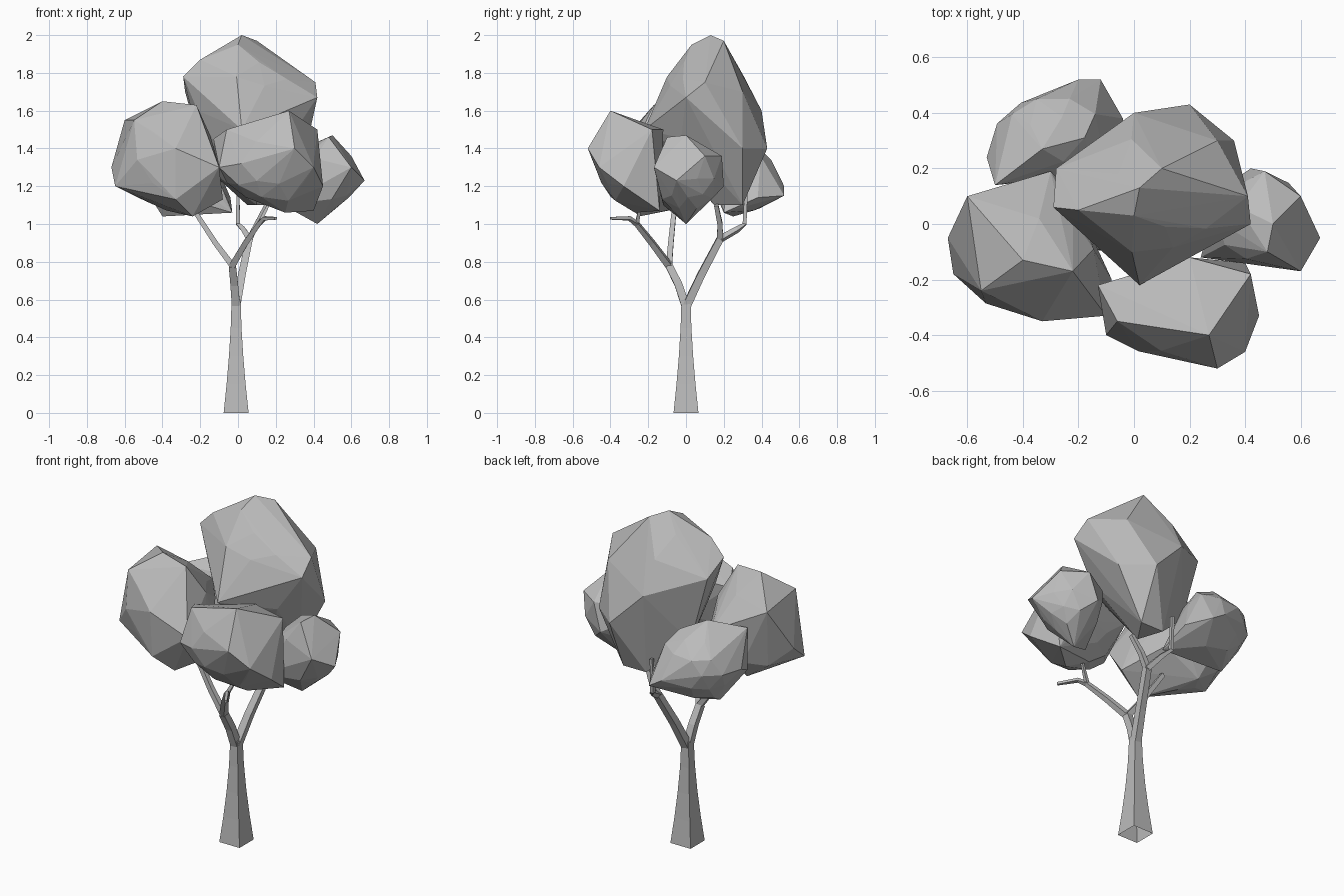
import bpy, bmesh, random
from mathutils import Vector

cube = bpy.data.objects.get("Cube")
if cube:
    bpy.data.objects.remove(cube, do_unlink=True)

grey = bpy.data.materials.new("plain_grey")
grey.use_nodes = True
grey.diffuse_color = (0.5, 0.5, 0.5, 1)
shader = grey.node_tree.nodes["Principled BSDF"]
shader.inputs["Base Color"].default_value = grey.diffuse_color


def finish(name, bm):
    """Turn a bmesh into a flat-shaded object with the shared material."""
    bmesh.ops.recalc_face_normals(bm, faces=bm.faces)
    mesh = bpy.data.meshes.new(name)
    bm.to_mesh(mesh)
    bm.free()
    mesh.materials.append(grey)
    obj = bpy.data.objects.new(name, mesh)
    bpy.context.collection.objects.link(obj)
    return obj


def limb(name, path, root, tip, flare=1):
    """Sweep a square section along a path, tapering from root to tip and open at its root."""
    bm = bmesh.new()
    points = [Vector(p) for p in path]
    last = len(points) - 1
    rings = []
    for i, p in enumerate(points):
        along = points[min(i + 1, last)] - points[max(i - 1, 0)]
        side = Vector((0, 1, 0)).cross(along).normalized()
        front = along.normalized().cross(side)
        r = tip + (root - tip) * (1 - i / last) ** flare
        corners = [side + front, front - side, -side - front, side - front]
        rings.append([bm.verts.new(p + r * corner) for corner in corners])
    for low, high in zip(rings, rings[1:]):
        for k in range(4):
            bm.faces.new((low[k - 1], low[k], high[k], high[k - 1]))
    bm.faces.new(rings[last])
    return finish(name, bm)


def foliage(name, centre, radii, corners, seed):
    """Faceted clump: a hull around a roughened ellipsoid and its outstanding corners."""
    rng = random.Random(seed)
    bm = bmesh.new()
    bmesh.ops.create_icosphere(bm, subdivisions=2, radius=1)
    for v in bm.verts:
        rough = v.co * rng.uniform(0.8, 0.95)
        v.co = Vector([c + r * q for c, r, q in zip(centre, radii, rough)])
    bmesh.ops.delete(bm, geom=bm.edges[:], context='EDGES_FACES')
    for corner in corners:
        bm.verts.new(corner)
    bmesh.ops.convex_hull(bm, input=bm.verts[:])
    inside = [v for v in bm.verts if not v.link_faces]
    bmesh.ops.delete(bm, geom=inside, context='VERTS')
    return finish(name, bm)


# Flared trunk
trunk_path = [(-.01, 0, step * .15) for step in range(5)]
limb("trunk", trunk_path, root=.066, tip=.024, flare=1.6)

# Branches: the points where they start and fork
fork_low = Vector((-.01, 0, .56))
fork_front = Vector((-.03, -.09, .78))
fork_back = Vector((.06, .18, .92))
elbow = Vector((.11, -.26, 1))
limb("front_branch", [fork_low, (-.02, -.04, .68), fork_front], root=.022, tip=.019)
limb("left_fork", [fork_front, (-.12, -.08, .9), (-.25, -.06, 1.1)], root=.016, tip=.012)
limb("front_fork", [fork_front, (.04, -.18, .9), elbow, (.14, -.3, 1.03), (.2, -.4, 1.03)],
     root=.017, tip=.007)
limb("front_twig", [elbow, (.16, -.24, 1.1)], root=.01, tip=.007)
limb("back_branch", [fork_low, (.02, .08, .73), fork_back], root=.022, tip=.018)
limb("back_fork", [fork_back, (.03, .27, .97), (0, .31, 1), (0, .32, 1.2)],
     root=.015, tip=.008)
limb("side_fork", [fork_back, (.1, .18, 1), (.15, .16, 1.1)], root=.016, tip=.011)

# Leaf clumps: centre, radii, then the corners that stand out
foliage("crown_clump", centre=(.07, .1, 1.6), radii=(.32, .27, .37), seed=3, corners=[
    (.02, .13, 2), (.1, .2, 1.97), (0, .03, 1.95), (-.2, .05, 1.87), (-.29, .06, 1.78),
    (-.28, .2, 1.7), (.3, .1, 1.8), (.41, .1, 1.75), (.42, 0, 1.67),
    (.02, -.22, 1.5), (0, -.1, 1.75), (.2, .43, 1.4), (0, .4, 1.6), (.36, .3, 1.4),
    (.3, .3, 1.7), (.2, .3, 1.1), (.05, .3, 1.1), (.1, .15, 1.1), (-.17, .2, 1.3)])
foliage("left_clump", centre=(-.38, -.09, 1.34), radii=(.28, .26, .3), seed=5, corners=[
    (-.67, -.05, 1.3), (-.65, -.18, 1.2), (-.6, .1, 1.55), (-.55, -.24, 1.55),
    (-.4, -.13, 1.65), (-.22, -.17, 1.63), (-.1, -.33, 1.3), (-.33, -.35, 1.4),
    (-.3, .19, 1.4), (-.08, -.2, 1.13), (-.24, -.25, 1.04), (-.33, -.33, 1.13)])
foliage("front_clump", centre=(.16, -.32, 1.32), radii=(.27, .19, .25), seed=8, corners=[
    (-.13, -.22, 1.45), (-.06, -.35, 1.5), (-.1, -.4, 1.3), (.3, -.52, 1.4),
    (.27, -.4, 1.6), (.4, -.46, 1.3), (.45, -.33, 1.2), (.42, -.18, 1.5),
    (.2, -.12, 1.5), (.4, -.14, 1.07), (.25, -.27, 1.06)])
foliage("back_clump", centre=(-.29, .31, 1.25), radii=(.23, .18, .22), seed=11, corners=[
    (-.53, .24, 1.25), (-.5, .14, 1.2), (-.35, .45, 1.33), (-.2, .52, 1.2), (-.12, .52, 1.15),
    (-.04, .38, 1.14), (-.33, .27, 1.5), (-.5, .14, 1.45), (-.03, .2, 1.06), (-.4, .25, 1.04)])
foliage("right_clump", centre=(.45, .01, 1.24), radii=(.19, .18, .22), seed=14, corners=[
    (.67, -.05, 1.23), (.6, -.17, 1.3), (.24, -.12, 1.1), (.3, .1, 1.34), (.42, .2, 1.2),
    (.47, .19, 1.36), (.6, .1, 1.36), (.5, 0, 1.47), (.48, -.1, 1.46), (.42, 0, 1)])
